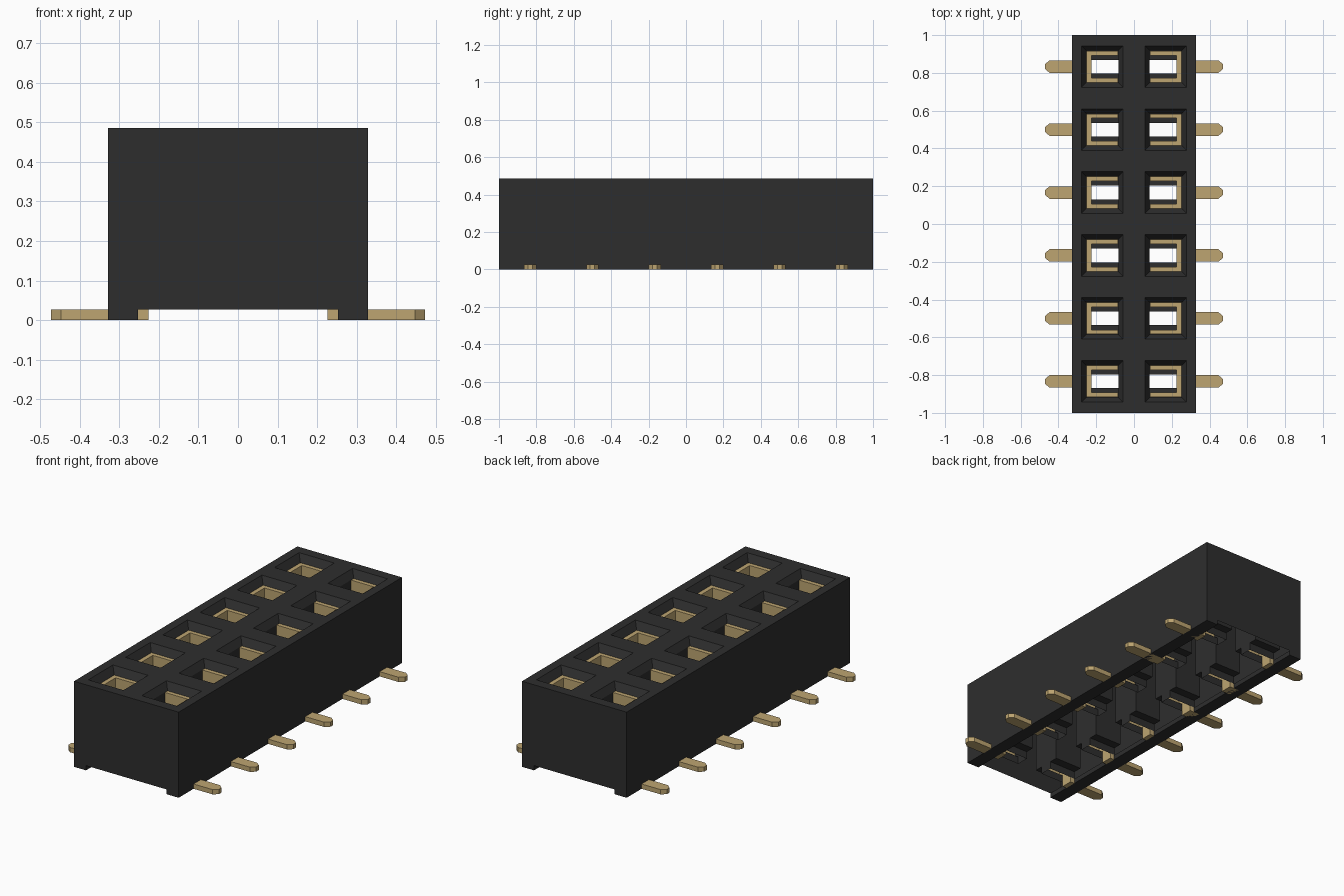
import bpy, bmesh

if "Cube" in bpy.data.objects:
    bpy.data.objects.remove(bpy.data.objects["Cube"], do_unlink=True)

W, L, H = 0.328, 1.0, 0.485       # half width, half length, height of the housing
CH_X, CH_Z = 0.253, 0.027         # underside channel half width and depth
COL = 0.1675                      # distance of each contact column from the centre
ROWS = [-L + (i + 0.5) / 3 for i in range(6)]
MOUTH, WELL, SLOT = 0.11, 0.085, 0.036
FUNNEL_Z, FLOOR_Z = 0.445, 0.07


def material(name, rgb):
    m = bpy.data.materials.new(name)
    m.use_nodes = True
    m.diffuse_color = (*rgb, 1)
    m.node_tree.nodes["Principled BSDF"].inputs["Base Color"].default_value = (*rgb, 1)
    return m


def finish(bm, name, mat):
    mesh = bpy.data.meshes.new(name)
    bm.to_mesh(mesh)
    bm.free()
    mesh.materials.append(mat)
    obj = bpy.data.objects.new(name, mesh)
    bpy.context.collection.objects.link(obj)
    return obj


def face(bm, pts):
    return bm.faces.new([bm.verts.new(p) for p in pts])


def ring(cx, cy, hx, hy, z):
    return [(cx - hx, cy - hy, z), (cx + hx, cy - hy, z),
            (cx + hx, cy + hy, z), (cx - hx, cy + hy, z)]


def band(bm, a, b):
    for i in range(4):
        j = (i + 1) % 4
        face(bm, [a[i], a[j], b[j], b[i]])


def prism(bm, outline, z0, z1):
    f = face(bm, [(x, y, z0) for x, y in outline])
    new = bmesh.ops.extrude_face_region(bm, geom=[f])["geom"]
    verts = [v for v in new if isinstance(v, bmesh.types.BMVert)]
    bmesh.ops.translate(bm, verts=verts, vec=(0, 0, z1 - z0))


black = material("black plastic", (0.027, 0.027, 0.027))
gold = material("gold metal", (0.51, 0.375, 0.165))

# Housing: shell with a perforated top, side walls and two foot rails
bm = bmesh.new()
xs = [-W] + [s * COL + d for s in (-1, 1) for d in (-MOUTH, MOUTH)] + [W]
ys = [-L] + [y + d for y in ROWS for d in (-MOUTH, MOUTH)] + [L]
for i in range(len(xs) - 1):
    for j in range(len(ys) - 1):
        if not (i % 2 and j % 2):
            face(bm, [(xs[i], ys[j], H), (xs[i + 1], ys[j], H),
                      (xs[i + 1], ys[j + 1], H), (xs[i], ys[j + 1], H)])
end = [(-W, 0), (-CH_X, 0), (-CH_X, CH_Z), (CH_X, CH_Z), (CH_X, 0), (W, 0)]
for y in (-L, L):
    face(bm, [(x, y, z) for x, z in end] + [(x, y, H) for x in reversed(xs)])
for s in (-1, 1):
    face(bm, [(s * W, -L, 0), (s * W, L, 0)] + [(s * W, y, H) for y in reversed(ys)])
    face(bm, [(s * W, -L, 0), (s * W, L, 0), (s * CH_X, L, 0), (s * CH_X, -L, 0)])
    face(bm, [(s * CH_X, -L, 0), (s * CH_X, L, 0), (s * CH_X, L, CH_Z), (s * CH_X, -L, CH_Z)])

# Wells: funnel mouth, straight walls, ledges and a slot through the bottom
for s in (-1, 1):
    for y in ROWS:
        c = s * COL
        top = ring(c, y, MOUTH, MOUTH, H)
        neck = ring(c, y, WELL, WELL, FUNNEL_Z)
        base = ring(c, y, WELL, WELL, FLOOR_Z)
        slot = ring(c, y, WELL, SLOT, FLOOR_Z)
        band(bm, top, neck)
        band(bm, neck, base)
        face(bm, [base[0], base[1], slot[1], slot[0]])
        face(bm, [base[2], base[3], slot[3], slot[2]])
        band(bm, slot, ring(c, y, WELL, SLOT, CH_Z))
bmesh.ops.remove_doubles(bm, verts=bm.verts, dist=1e-5)
bmesh.ops.recalc_face_normals(bm, faces=bm.faces)
lid = max(bm.faces, key=lambda f: f.calc_center_median().z)
if lid.normal.z < 0:
    bmesh.ops.reverse_faces(bm, faces=bm.faces)
finish(bm, "housing", black)

# Contacts: U-shaped spring open to the centre, stem and pointed solder tail
I, O, A, B = 0.084, 0.251, 0.0835, 0.06
spring = [(I, -A), (O, -A), (O, A), (I, A), (I, B), (0.226, B), (0.226, -B), (I, -B)]
stem = [(0.226, -0.033), (O, -0.033), (O, 0.033), (0.226, 0.033)]
tail = [(0.226, -0.033), (0.447, -0.033), (0.472, -0.012),
        (0.472, 0.012), (0.447, 0.033), (0.226, 0.033)]
for s, side in ((1, "left"), (-1, "right")):
    for n, y in enumerate(ROWS, 1):
        bm = bmesh.new()
        for outline, z0, z1 in ((spring, FLOOR_Z + 0.003, FUNNEL_Z),
                                (stem, CH_Z, FLOOR_Z + 0.003), (tail, 0, CH_Z)):
            prism(bm, [(s * px, y + py) for px, py in outline], z0, z1)
        bmesh.ops.recalc_face_normals(bm, faces=bm.faces)
        finish(bm, f"contact_{side}_{n}", gold)
